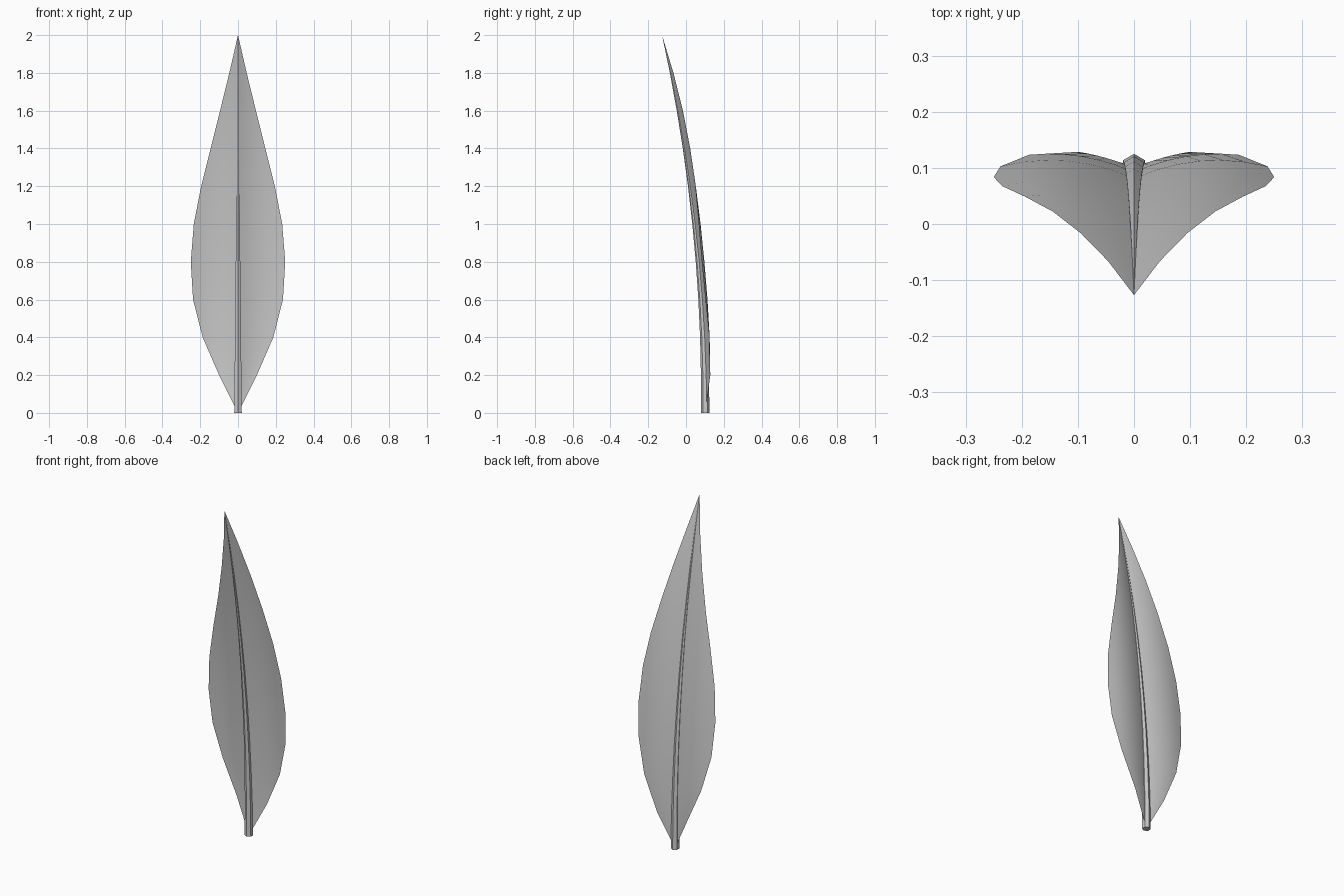
import bpy, bmesh
from math import sin, cos, pi
from mathutils import Vector

if "Cube" in bpy.data.objects:
    bpy.data.objects.remove(bpy.data.objects["Cube"])

RINGS = 10      # segments along the leaf
CROSS = 6       # segments across each half
WIDTHS = [0, .10, .187, .238, .25, .234, .195, .145, .095, .046, 0]


def spine(z):
    # Centre line leaning forward towards the tip
    return .102 - .0572 * z * z


def arch(x):
    # Gull-wing cross-section of each half
    return .0325 * (1 - ((abs(x) - .15) / .15) ** 2)


def finish(bm, name, angle):
    bmesh.ops.remove_doubles(bm, verts=bm.verts, dist=1e-5)
    bmesh.ops.dissolve_degenerate(bm, edges=bm.edges, dist=1e-5)
    mesh = bpy.data.meshes.new(name)
    bm.to_mesh(mesh)
    bm.free()
    ob = bpy.data.objects.new(name, mesh)
    bpy.context.collection.objects.link(ob)
    bpy.ops.object.select_all(action='DESELECT')
    ob.select_set(True)
    bpy.context.view_layer.objects.active = ob
    bpy.ops.object.shade_smooth_by_angle(angle=angle)
    return ob


def skin(bm, rows, closed=False):
    n = len(rows[0])
    for a, b in zip(rows, rows[1:]):
        for i in range(n if closed else n - 1):
            j = (i + 1) % n
            bm.faces.new((a[i], a[j], b[j], b[i]))


# Leaf blade: thin curved sheet
bm = bmesh.new()
rows = []
for k, w in enumerate(WIDTHS):
    z = 2 * k / RINGS
    xs = [w * i / CROSS for i in range(-CROSS, CROSS + 1)]
    rows.append([bm.verts.new((x, spine(z) + arch(x), z)) for x in xs])
skin(bm, rows)
finish(bm, "leaf_blade", pi / 6)

# Midrib: six-sided stalk tapering to the tip
bm = bmesh.new()
rows = []
for k in range(RINGS + 1):
    z = 2 * k / RINGS
    r = .023 * (1 - k / RINGS)
    rows.append([bm.verts.new((r * sin(a * pi / 3), spine(z) - r * cos(a * pi / 3), z))
                 for a in range(6)])
skin(bm, rows, closed=True)
bm.faces.new(list(reversed(rows[0])))
finish(bm, "midrib", pi / 6)
